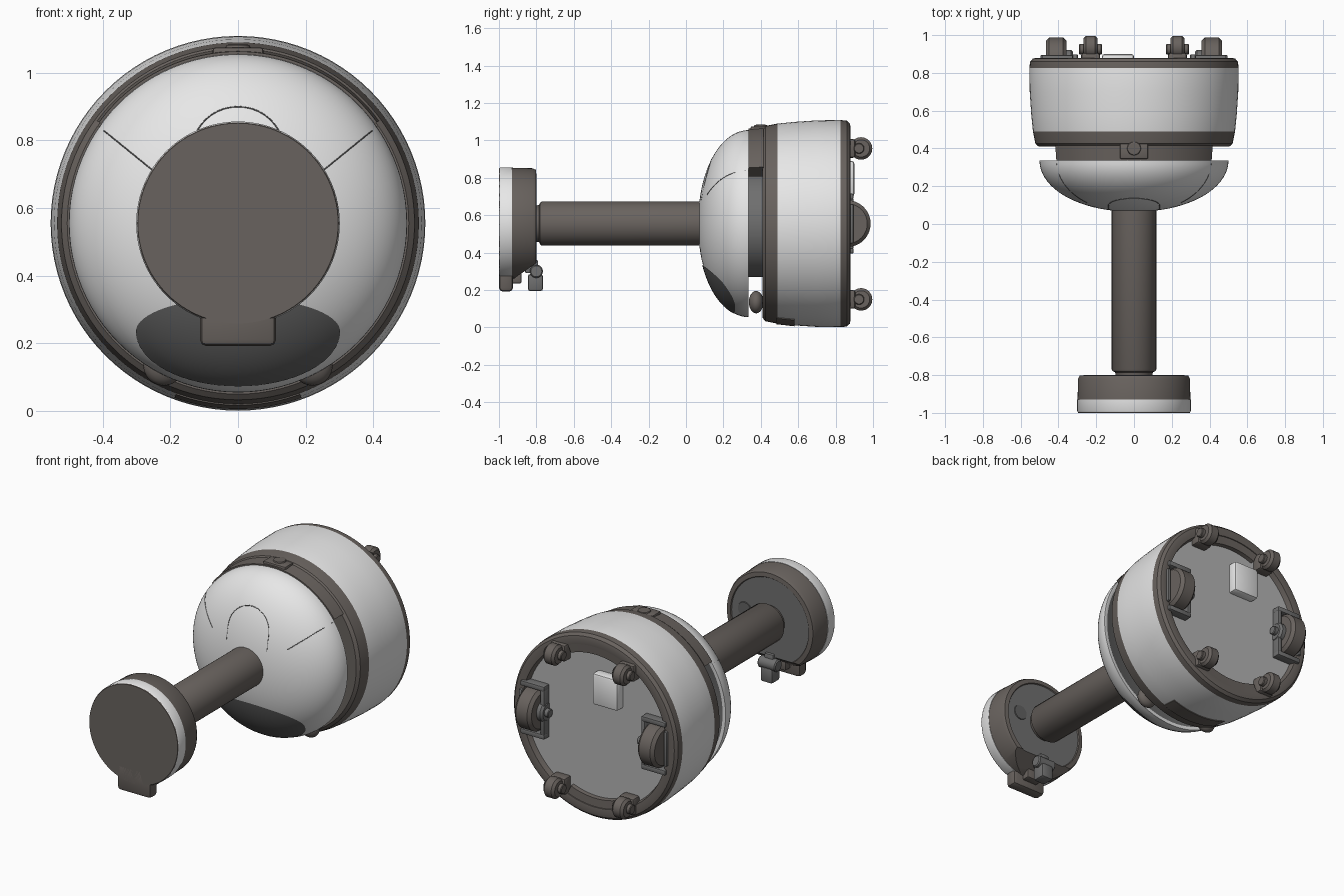
import bpy, bmesh, math
from mathutils import Vector

cube = bpy.data.objects.get("Cube")
if cube:
    bpy.data.objects.remove(cube)

AXIS_Z = 0.555


def material(name, r, g, b):
    m = bpy.data.materials.new(name)
    m.use_nodes = True
    m.diffuse_color = (r, g, b, 1)
    m.node_tree.nodes["Principled BSDF"].inputs["Base Color"].default_value = (r, g, b, 1)
    return m


WHITE = material("white shell", 0.8, 0.8, 0.8)
DARK = material("warm dark grey", 0.14, 0.123, 0.112)
GREY = material("mid grey", 0.16, 0.16, 0.16)
PLATE = material("light grey", 0.45, 0.45, 0.45)
VISOR = material("visor grey", 0.12, 0.12, 0.12)


def finish(name, bm, mats, smooth=True):
    bmesh.ops.remove_doubles(bm, verts=bm.verts, dist=1e-5)
    bmesh.ops.recalc_face_normals(bm, faces=bm.faces)
    mesh = bpy.data.meshes.new(name)
    bm.to_mesh(mesh)
    bm.free()
    for m in mats:
        mesh.materials.append(m)
    ob = bpy.data.objects.new(name, mesh)
    bpy.context.collection.objects.link(ob)
    if smooth:
        bpy.ops.object.select_all(action="DESELECT")
        ob.select_set(True)
        bpy.context.view_layer.objects.active = ob
        bpy.ops.object.shade_smooth_by_angle(angle=math.radians(35))
    return ob


def turned(name, profile, mats, bands=None, center=(0, 0, AXIS_Z), axis="Y",
           arc=(0, 360), segs=96, cut=None):
    """Turn a profile of (along, radius) points about an axis; angle 0 is up."""
    bm = bmesh.new()
    full = arc[1] - arc[0] == 360
    pts = profile if full else profile + profile[:1]
    rows = []
    for i in range(segs + 1):
        a = math.radians(arc[0] + (arc[1] - arc[0]) * i / segs)
        row = []
        for t, r in pts:
            s, c = r * math.sin(a), r * math.cos(a)
            p = {"X": (t, s, c), "Y": (s, t, c), "Z": (s, c, t)}[axis]
            row.append(bm.verts.new(Vector(p) + Vector(center)))
        rows.append(row)
    for a, b in zip(rows, rows[1:]):
        for j in range(len(pts) - 1):
            f = bm.faces.new((a[j], a[j + 1], b[j + 1], b[j]))
            f.material_index = bands[j] if bands else 0
    if not full:
        for row in (rows[0], rows[-1]):
            bm.faces.new(row[:-1])
    bmesh.ops.remove_doubles(bm, verts=bm.verts, dist=1e-5)
    bmesh.ops.dissolve_degenerate(bm, edges=bm.edges, dist=1e-6)
    if cut:
        geom = bm.verts[:] + bm.edges[:] + bm.faces[:]
        res = bmesh.ops.bisect_plane(bm, geom=geom, plane_co=cut[0], plane_no=cut[1], clear_outer=True)
        edges = [e for e in res["geom_cut"] if isinstance(e, bmesh.types.BMEdge)]
        bmesh.ops.holes_fill(bm, edges=edges)
    return finish(name, bm, mats)


def box(name, lo, hi, mat, bevel=0.008):
    bm = bmesh.new()
    bmesh.ops.create_cube(bm, size=1)
    for v in bm.verts:
        v.co = [l + (h - l) * (c + 0.5) for l, h, c in zip(lo, hi, v.co)]
    bmesh.ops.bevel(bm, geom=bm.edges[:], offset=bevel, segments=2, affect="EDGES", profile=0.5)
    return finish(name, bm, [mat])


def roller(name, x, y, z, radius, width, mat, edge=0.012):
    w = width / 2
    return turned(name, [(-w, 0), (-w, radius - edge), (edge - w, radius), (w - edge, radius),
                         (w, radius - edge), (w, 0)], [mat], center=(x, y, z), axis="X", segs=40)


# Main drum: dark front band, white shell, dark rear rim, light rear plate
turned("drum_body",
       [(0.41, 0), (0.41, 0.505), (0.425, 0.522), (0.49, 0.535), (0.58, 0.544), (0.7, 0.552),
        (0.825, 0.554), (0.86, 0.55), (0.876, 0.535), (0.88, 0.515), (0.876, 0.485), (0.845, 0.475), (0.845, 0)],
       [DARK, WHITE, PLATE], bands=[0] * 3 + [1] * 3 + [0] * 5 + [2])
turned("bottom_patch", [(0.485, 0.53), (0.485, 0.538), (0.58, 0.549), (0.58, 0.53)],
       [DARK], arc=(160, 200), segs=16)
for label, mid in (("top", 0), ("bottom", 180)):
    turned(label + "_rim_segment", [(0.84, 0.43), (0.868, 0.435), (0.873, 0.5), (0.84, 0.5)],
           [DARK], arc=(mid - 22, mid + 22), segs=20)

# Neck between the drum and the dome
turned("neck", [(0.32, 0), (0.32, 0.285), (0.415, 0.285), (0.415, 0)], [GREY])
turned("upper_neck_arc", [(0.335, 0.43), (0.335, 0.508), (0.415, 0.515), (0.415, 0.43)],
       [DARK], arc=(-54, 54), segs=40)
box("top_tab", (-0.075, 0.345, 1.03), (0.075, 0.425, 1.075), DARK)
turned("top_button", [(0, 0.038), (0.012, 0.034), (0.014, 0.024), (0.008, 0)], [DARK],
       center=(0, 0.4, 1.07), axis="Z", segs=32)
for side in (-1, 1):
    turned("neck_bumper", [(0.06 * math.cos(math.pi * i / 12) * -0.65, 0.06 * math.sin(math.pi * i / 12))
                           for i in range(13)], [DARK], center=(side * 0.22, 0.375, 0.135), segs=24)

# Dome
RIM_Y, RIM_R, DEPTH = 0.335, 0.5, 0.27


def dome_y(x, z, lift=0.0):
    k = min(1, math.hypot(x, z - AXIS_Z) / RIM_R)
    return RIM_Y - DEPTH * (1 - k ** 2.1) ** 0.5 - lift


dome = [(RIM_Y - DEPTH * (1 - k ** 2.1) ** 0.5, RIM_R * k)
        for k in (math.sin(math.pi / 2 * i / 24) for i in range(25))]
turned("dome_head", dome + [(RIM_Y, 0.48), (RIM_Y - 0.02, 0.45), (RIM_Y - 0.02, 0)],
       [WHITE, GREY], bands=[0] * 25 + [1] * 2)

# Oval visor hugging the lower dome
bm = bmesh.new()
rings = []
for j in range(13):
    ring = []
    for i in range(64):
        a = 2 * math.pi * i / 64
        x = 0.302 * j / 12 * math.cos(a)
        s = math.sin(a)
        z = 0.235 + (0.1 if s > 0 else 0.162) * j / 12 * s
        ring.append(bm.verts.new((x, dome_y(x, z, 0.004), z)))
    rings.append(ring)
for a, b in zip(rings, rings[1:]):
    for i in range(64):
        k = (i + 1) % 64
        bm.faces.new((a[i], a[k], b[k], b[i]))
bmesh.ops.remove_doubles(bm, verts=bm.verts, dist=1e-5)
bmesh.ops.dissolve_degenerate(bm, edges=bm.edges, dist=1e-6)
finish("visor", bm, [VISOR])


# Fine seams on the dome
def seam(name, path):
    cu = bpy.data.curves.new(name, "CURVE")
    cu.dimensions = "3D"
    cu.bevel_depth = 0.002
    cu.bevel_resolution = 1
    sp = cu.splines.new("POLY")
    sp.points.add(len(path) - 1)
    for p, (x, z) in zip(sp.points, path):
        p.co = (x, dome_y(x, z), z, 1)
    cu.materials.append(GREY)
    bpy.context.collection.objects.link(bpy.data.objects.new(name, cu))


seam("arch_seam", [(-0.135, 0.68)] + [(-0.135 * math.cos(math.pi * i / 20), 0.77 + 0.13 * math.sin(math.pi * i / 20))
                                      for i in range(21)] + [(0.135, 0.68)])
for side in (-1, 1):
    seam("side_seam", [(side * (0.25 + 0.016 * i), 0.71 + 0.013 * i) for i in range(11)])

# Shaft and end disc
turned("shaft", [(-0.81, 0.095), (-0.785, 0.1), (-0.78, 0.112), (-0.77, 0.118), (0.12, 0.118)], [DARK], segs=64)
turned("disc_body", [(-0.935, 0), (-0.935, 0.299), (-0.82, 0.296), (-0.803, 0.288), (-0.8, 0.262),
                     (-0.806, 0.258), (-0.806, 0)], [DARK, GREY], bands=[0] * 5 + [1],
       cut=((0, -0.9, 0.275), (0, 0.57, -0.82)))
turned("disc_white_ring", [(-0.996, 0), (-0.996, 0.298), (-0.99, 0.301), (-0.93, 0.301), (-0.93, 0)], [WHITE])
turned("disc_front_plate", [(-1.0, 0), (-1.0, 0.296), (-0.994, 0.299), (-0.994, 0)], [DARK])
box("disc_tongue", (-0.113, -1.0, 0.192), (0.113, -0.925, 0.36), DARK, 0.02)
box("tongue_catch", (-0.05, -0.935, 0.235), (0.05, -0.88, 0.3), DARK)
turned("speaker_patch", [(-0.806, 0.045), (-0.801, 0.043), (-0.801, 0)], [VISOR],
       center=(0.17, 0, 0.58), segs=24)

# Small latch below the disc
box("latch_arm", (-0.03, -0.86, 0.29), (0.03, -0.79, 0.36), GREY)
roller("latch_pivot", 0, -0.8, 0.3, 0.035, 0.12, GREY, 0.006)
box("latch_tip", (-0.04, -0.845, 0.195), (0.04, -0.765, 0.285), GREY, 0.012)

# Rear box
box("rear_box", (-0.17, 0.83, 0.7), (0.0, 0.9, 0.89), WHITE, 0.014)

# Drive wheels and corner rollers
for side in (-1, 1):
    def pair(lo, hi):
        return min(side * lo, side * hi), max(side * lo, side * hi)

    x = side * 0.412
    roller("drive_wheel", x, 0.862, AXIS_Z, 0.125, 0.11, DARK, 0.018)
    roller("wheel_hub", x - side * 0.03, 0.862, AXIS_Z, 0.06, 0.12, GREY)
    roller("wheel_axle", x - side * 0.04, 0.872, AXIS_Z, 0.025, 0.15, GREY, 0.004)
    for a, b, z0, z1 in ((0.325, 0.35, 0.42, 0.69), (0.475, 0.495, 0.45, 0.66),
                         (0.325, 0.485, 0.395, 0.425), (0.325, 0.485, 0.685, 0.715)):
        u, v = pair(a, b)
        box("wheel_frame", (u, 0.83, z0), (v, 0.895, z1), GREY, 0.006)
    for z in (0.15, 0.957):
        roller("corner_roller", side * 0.23, 0.936, z, 0.06, 0.075, DARK, 0.014)
        roller("roller_axle", side * 0.23, 0.925, z, 0.028, 0.12, DARK, 0.004)
        u, v = pair(0.18, 0.28)
        box("roller_mount", (u, 0.835, z - 0.05), (v, 0.905, z + 0.05), DARK, 0.012)
